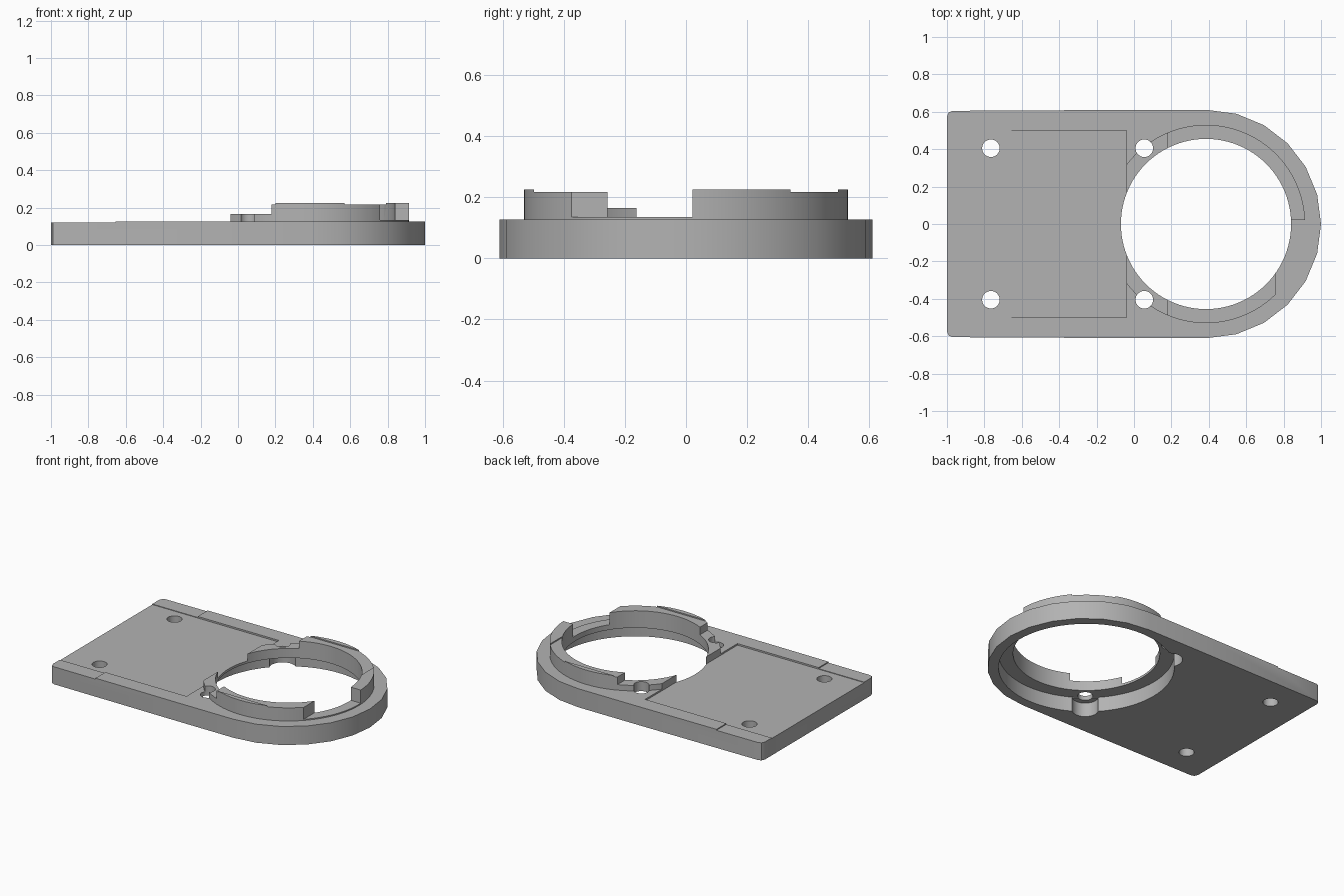
import bpy, bmesh, math

cube = bpy.data.objects.get("Cube")
if cube:
    bpy.data.objects.remove(cube, do_unlink=True)

CX = 0.385          # centre of the round opening
FLAT = -0.04        # where the collar is cut straight
END = -0.655        # where the thin end begins

grey = bpy.data.materials.new("plain grey")
grey.use_nodes = True
grey.diffuse_color = (0.45, 0.45, 0.45, 1)
grey.node_tree.nodes["Principled BSDF"].inputs["Base Color"].default_value = grey.diffuse_color


def prism(name, points, z0, z1):
    """Extrude a closed outline from z0 up to z1."""
    bm = bmesh.new()
    face = bm.faces.new([bm.verts.new((x, y, z0)) for x, y in points])
    top = bmesh.ops.extrude_face_region(bm, geom=[face])["geom"]
    bmesh.ops.translate(bm, vec=(0, 0, z1 - z0),
                        verts=[v for v in top if isinstance(v, bmesh.types.BMVert)])
    bmesh.ops.recalc_face_normals(bm, faces=bm.faces)
    mesh = bpy.data.meshes.new(name)
    bm.to_mesh(mesh)
    bm.free()
    mesh.materials.append(grey)
    obj = bpy.data.objects.new(name, mesh)
    bpy.context.collection.objects.link(obj)
    return obj


def circle(x, y, r, n=96):
    return [(x + r * math.cos(2 * math.pi * i / n), y + r * math.sin(2 * math.pi * i / n))
            for i in range(n)]


def box(name, x0, x1, y0, y1, z0, z1):
    return prism(name, [(x0, y0), (x1, y0), (x1, y1), (x0, y1)], z0, z1)


def combine(target, tool, operation="DIFFERENCE"):
    """Apply a boolean and discard the tool."""
    mod = target.modifiers.new("combine", "BOOLEAN")
    mod.object, mod.operation, mod.solver = tool, operation, "EXACT"
    bpy.context.view_layer.objects.active = target
    bpy.ops.object.modifier_apply(modifier=mod.name)
    bpy.data.objects.remove(tool, do_unlink=True)


# Plate outline: squared end with small corners, faceted round end
half = [(0.39 + 0.61 * math.cos(math.radians(a)), 0.61 * math.sin(math.radians(a)))
        for a in range(0, 91, 15)]
half += [(-0.03, 0.61), (-0.97, 0.605), (-0.99, 0.597), (-1, 0.575)]
outline = half + [(x, -y) for x, y in reversed(half[1:])]
plate = prism("mounting_plate", outline, 0, 0.127)

# Thin end and shallow central recess
combine(plate, box("end_cutter", -1.2, END, -1, 1, 0.12, 0.3))
combine(plate, box("recess_cutter", -1.2, FLAT, -0.5, 0.5, 0.116, 0.3))

# Raised collar around the opening
collar = prism("collar", circle(CX, 0, 0.53), 0.108, 0.225)
combine(collar, box("flat_cutter", -1, FLAT, -1, 1, 0, 1))
combine(collar, box("low_side_cutter", -1, 0.178, -1, 1, 0.165, 1))
combine(collar, box("gap_cutter", 0.76, 2, -1, 0.022, 0.135, 1))
combine(collar, box("top_seat_cutter", -1, 0.79, -0.497, 0.497, 0.217, 1))
combine(plate, collar, "UNION")

# Round opening and the wider counterbore beneath it
combine(plate, prism("opening_cutter", circle(CX, 0, 0.455), -1, 1))
combine(plate, prism("counterbore_cutter", circle(CX, 0, 0.545), -1, 0.1))

# Screw holes, the inner pair with pockets beneath
for side in (-1, 1):
    y = side * 0.405
    combine(plate, prism("pocket_cutter", circle(0.055, y, 0.083, 32), -1, 0.096))
    for x in (-0.765, 0.055):
        combine(plate, prism("hole_cutter", circle(x, y, 0.047, 32), -1, 1))

bpy.ops.object.select_all(action="DESELECT")
plate.select_set(True)
bpy.context.view_layer.objects.active = plate
bpy.ops.object.shade_smooth_by_angle(angle=math.radians(30))
